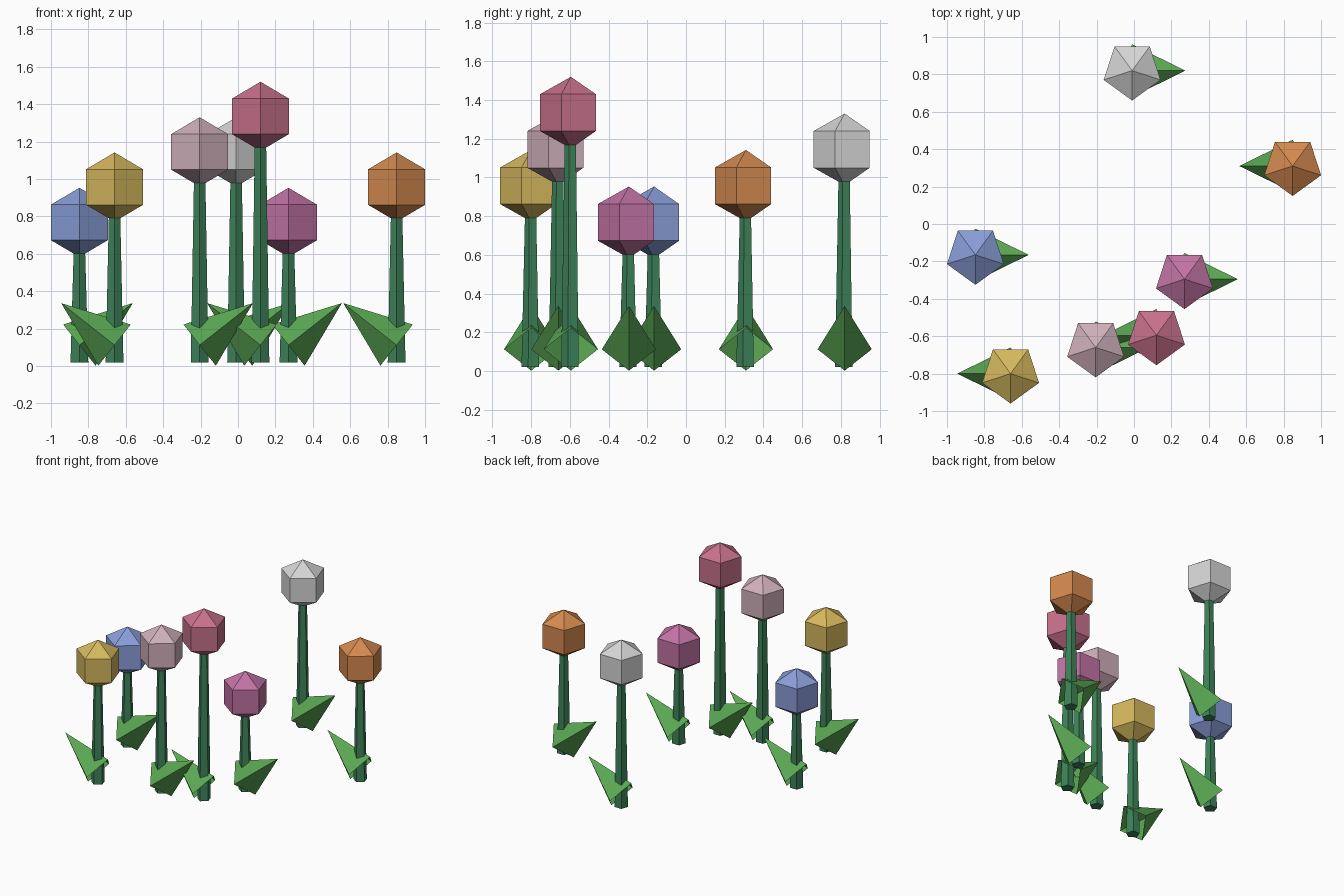
import bpy, bmesh
from math import sin, cos, pi, radians
from mathutils import Matrix

cube = bpy.data.objects.get("Cube")
if cube:
    bpy.data.objects.remove(cube)


def material(name, rgb):
    """Flat material from display values, converted to linear."""
    color = [(c / 255) ** 2.2 for c in rgb] + [1]
    mat = bpy.data.materials.new(name)
    mat.use_nodes = True
    mat.diffuse_color = color
    mat.node_tree.nodes["Principled BSDF"].inputs["Base Color"].default_value = color
    return mat


def lathe(name, profile, sides, mat, matrix=Matrix()):
    """Faceted solid from (radius, height) pairs; radius 0 makes a point."""
    bm = bmesh.new()
    rings = []
    for r, z in profile:
        count = sides if r else 1
        angles = [-pi / 2 + 2 * pi * i / sides for i in range(count)]
        rings.append([bm.verts.new((r * cos(a), r * sin(a), z)) for a in angles])
    for low, high in zip(rings, rings[1:]):
        for i in range(sides):
            j = (i + 1) % sides
            if len(low) == 1:
                bm.faces.new((low[0], high[j], high[i]))
            elif len(high) == 1:
                bm.faces.new((low[i], low[j], high[0]))
            else:
                bm.faces.new((low[i], low[j], high[j], high[i]))
    bm.transform(matrix)
    mesh = bpy.data.meshes.new(name)
    bm.to_mesh(mesh)
    bm.free()
    mesh.materials.append(mat)
    obj = bpy.data.objects.new(name, mesh)
    bpy.context.collection.objects.link(obj)
    return obj


stem_green = material("stem_green", (64, 130, 90))
leaf_green = material("leaf_green", (90, 165, 83))


def flower(name, rgb, x, y, top, lean):
    place = Matrix.Translation((x, y, 0))
    # Five-sided blossom with pointed top and bottom
    lathe(name + "_blossom",
          [(0, top - 0.37), (0.16, top - 0.28), (0.16, top - 0.09), (0, top)],
          5, material(name + "_petals", rgb), place)
    # Tapered stem, closed at the foot
    lathe(name + "_stem", [(0, 0.02), (0.05, 0.02), (0.032, top - 0.33)],
          5, stem_green, place)
    # Hollow four-sided leaf leaning to one side
    tilt = Matrix.Translation((x, y, 0.112)) @ Matrix.Rotation(radians(51.8) * lean, 4, "Y")
    lathe(name + "_leaf", [(0.14, 0), (0, 0.363)], 4, leaf_green, tilt)


# name, petal colour, x, y, top height, leaf side
flower("blue", (136, 156, 214), -0.848, -0.165, 0.953, 1)
flower("yellow", (212, 182, 94), -0.66, -0.80, 1.142, -1)
flower("pale_pink", (206, 174, 184), -0.205, -0.66, 1.33, 1)
flower("white", (212, 212, 212), -0.01, 0.82, 1.33, 1)
flower("rose", (198, 112, 138), 0.12, -0.595, 1.52, -1)
flower("magenta", (192, 114, 162), 0.27, -0.295, 0.953, 1)
flower("orange", (210, 136, 80), 0.848, 0.31, 1.142, -1)
